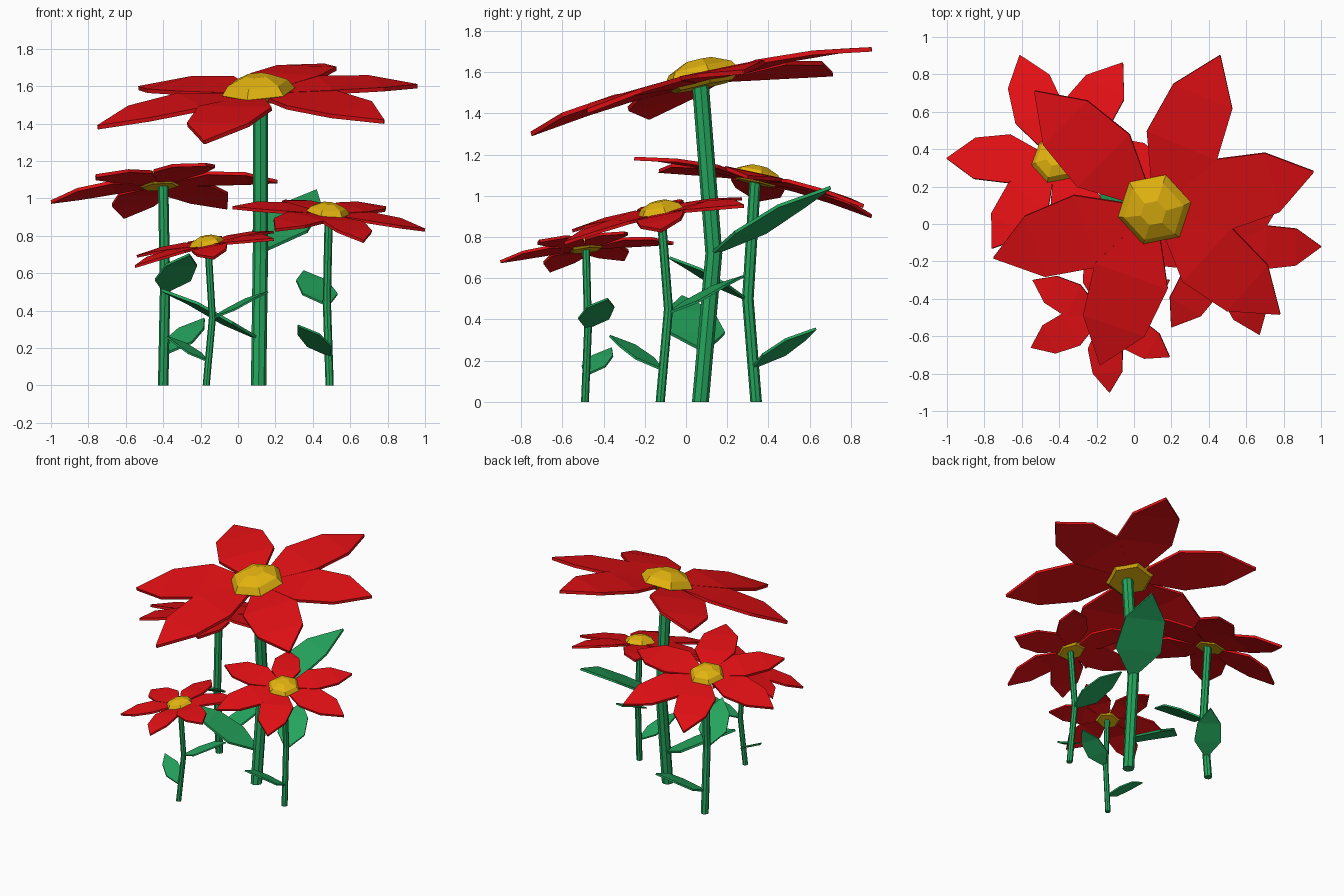
import bpy, bmesh, math
from mathutils import Vector as V

if "Cube" in bpy.data.objects:
    bpy.data.objects.remove(bpy.data.objects["Cube"])

def material(name, rgb):
    m = bpy.data.materials.new(name)
    m.diffuse_color = (*rgb, 1)
    m.use_nodes = True
    m.node_tree.nodes["Principled BSDF"].inputs["Base Color"].default_value = m.diffuse_color
    return m

RED = material("petal_red", (0.76, 0.005, 0.007))
GREEN = material("leaf_green", (0.018, 0.38, 0.11))
YELLOW = material("centre_yellow", (0.76, 0.45, 0.005))
UP = V((0, 0, 1))

def finish(bm, name, mat):
    bmesh.ops.recalc_face_normals(bm, faces=bm.faces)
    mesh = bpy.data.meshes.new(name)
    bm.to_mesh(mesh)
    bm.free()
    mesh.materials.append(mat)
    bpy.context.collection.objects.link(bpy.data.objects.new(name, mesh))

def loft(bm, rings):
    """Skin a list of closed rings and cap both ends."""
    vs = [[bm.verts.new(p) for p in r] for r in rings]
    n = len(vs[0])
    for a, b in zip(vs, vs[1:]):
        for i in range(n):
            j = (i + 1) % n
            bm.faces.new((a[i], a[j], b[j], b[i]))
    bm.faces.new(vs[0])
    bm.faces.new(vs[-1])

def blade(bm, base, tip, up, profile, thick):
    """Flat pointed petal or leaf; profile = (along, half width, rise) as parts of length."""
    d = tip - base
    length = d.length
    side = up.cross(d).normalized()
    n = d.cross(side).normalized()
    rings = []
    for t, w, rise in profile:
        c = base + d * t + n * rise * length
        s, h = side * w * length, n * thick / 2
        rings.append([c - s - h, c + s - h, c + s + h, c - s + h])
    loft(bm, rings)

PETAL = [(0.1, 0.06, 0), (0.42, 0.225, 0.035), (0.74, 0.19, 0.03), (1, 0.004, 0)]
LEAF = [(0, 0.02, 0), (0.32, 0.23, 0.0), (0.68, 0.2, 0.02), (1, 0.004, 0)]

def flower(name, path, stem_r, centre, disc_r, tips, leaves, thick):
    c = V(centre)
    tips = [V(t) for t in tips]
    # head tilt from the ring of petal tips
    n = sum(((a - c).cross(b - c) for a, b in zip(tips, tips[1:] + tips[:1])), V()).normalized()

    # stem: eight-sided tube
    bm = bmesh.new()
    loft(bm, [[V(p) + stem_r * V((math.cos(a), math.sin(a), 0))
               for a in (i * math.tau / 8 for i in range(8))] for p in path])
    finish(bm, name + "_stem", GREEN)

    # petals
    bm = bmesh.new()
    for t in tips:
        blade(bm, c, t, n, PETAL, thick)
    finish(bm, name + "_petals", RED)

    # domed six-sided centre
    bm = bmesh.new()
    u = n.cross(V((0, 1, 0))).normalized()
    w = n.cross(u)
    rings = []
    for r, h in ((0.75, -0.16), (1, 0.05), (0.82, 0.3), (0.35, 0.5)):
        rings.append([c + n * h * disc_r + disc_r * r * (u * math.cos(a) + w * math.sin(a))
                      for a in (i * math.tau / 6 + 0.2 for i in range(6))])
    loft(bm, rings)
    finish(bm, name + "_centre", YELLOW)

    # leaves
    bm = bmesh.new()
    for base, tip in leaves:
        blade(bm, V(base), V(tip), UP, LEAF, thick * 0.7)
    finish(bm, name + "_leaves", GREEN)

flower("tall_flower",
       [(0.11, 0.07, 0), (0.12, 0.135, 0.72), (0.12, 0.07, 1.54)], 0.041,
       (0.11, 0.08, 1.56), 0.2,
       [(0.96, 0.28, 1.60), (0.46, 0.90, 1.71), (-0.53, 0.71, 1.59),
        (-0.75, -0.18, 1.38), (-0.18, -0.75, 1.30), (0.78, -0.48, 1.41)],
       [((0.13, 0.13, 0.72), (0.42, 0.70, 1.04)),
        ((0.11, 0.09, 0.25), (-0.41, -0.02, 0.51))], 0.022)

flower("left_flower",
       [(-0.40, 0.34, 0), (-0.39, 0.30, 0.5), (-0.40, 0.335, 1.07)], 0.028,
       (-0.42, 0.34, 1.08), 0.13,
       [(0.21, 0.30, 1.09), (-0.06, 0.86, 0.95), (-0.61, 0.90, 0.90),
        (-1.0, 0.35, 0.98), (-0.76, -0.13, 1.12), (-0.17, -0.25, 1.18)],
       [((-0.39, 0.29, 0.5), (-0.26, -0.08, 0.70)),
        ((-0.39, 0.33, 0.17), (-0.18, 0.63, 0.355))], 0.018)

flower("right_flower",
       [(0.49, -0.125, 0), (0.475, -0.085, 0.45), (0.485, -0.12, 0.9)], 0.022,
       (0.48, -0.12, 0.915), 0.12,
       [(1.0, -0.12, 0.83), (0.79, 0.28, 0.95), (0.25, 0.27, 0.985),
        (-0.03, -0.12, 0.95), (0.20, -0.55, 0.83), (0.67, -0.59, 0.77)],
       [((0.48, -0.09, 0.43), (0.35, 0.28, 0.61)),
        ((0.49, -0.12, 0.16), (0.32, -0.37, 0.32))], 0.016)

flower("small_flower",
       [(-0.17, -0.49, 0), (-0.137, -0.475, 0.36), (-0.16, -0.485, 0.74)], 0.019,
       (-0.165, -0.485, 0.75), 0.1,
       [(0.19, -0.30, 0.82), (-0.19, -0.06, 0.77), (-0.54, -0.30, 0.69),
        (-0.55, -0.66, 0.635), (-0.13, -0.90, 0.68), (0.19, -0.71, 0.78)],
       [((-0.137, -0.48, 0.36), (0.16, -0.38, 0.50)),
        ((-0.16, -0.49, 0.13), (-0.38, -0.36, 0.26))], 0.014)
